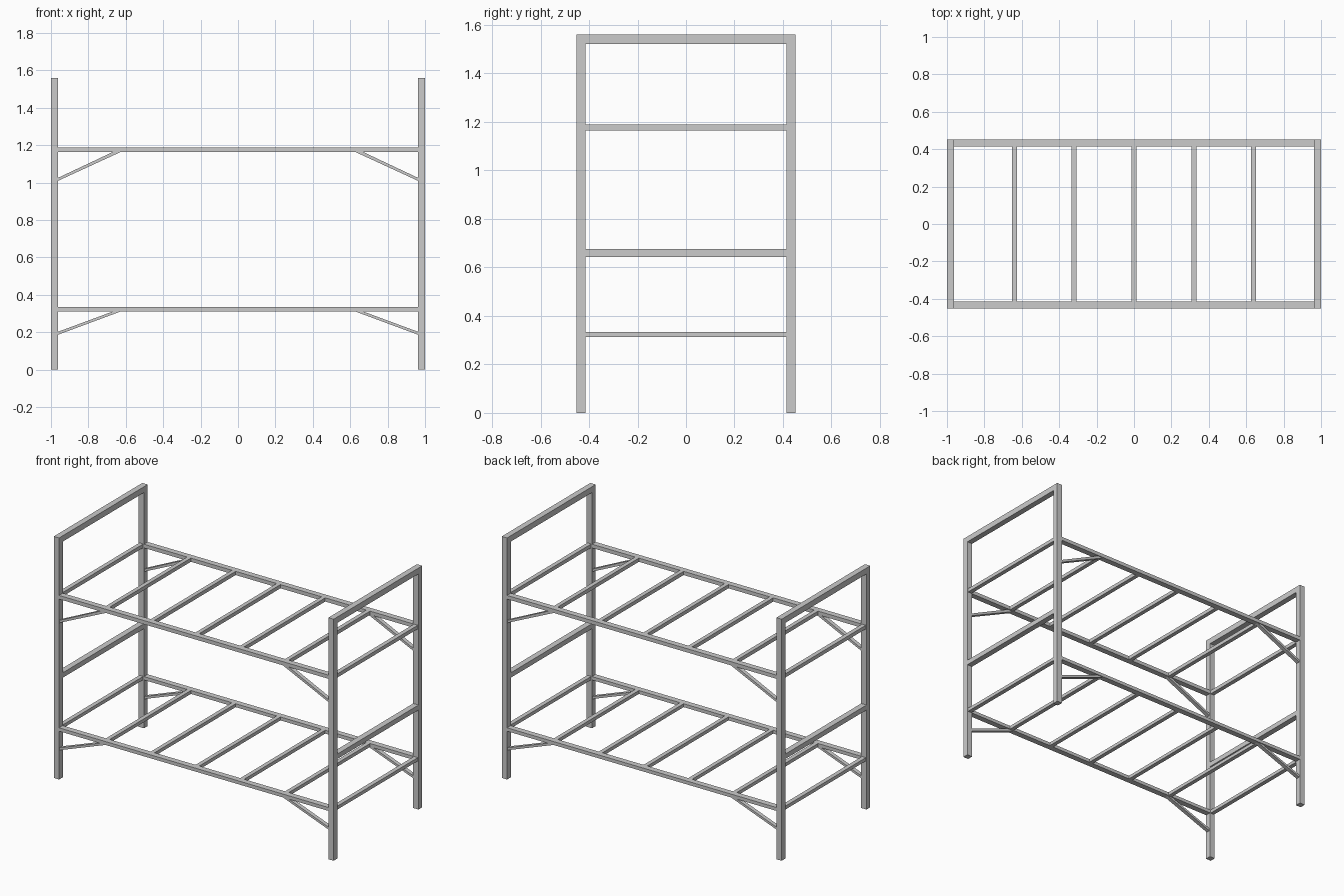
import bpy
from mathutils import Vector

if "Cube" in bpy.data.objects:
    bpy.data.objects.remove(bpy.data.objects["Cube"])

X, Y, P, H = 1.0, 0.452, 0.038, 1.56   # half length, half width, post size, height
XC, YC = X - P / 2, Y - P / 2          # post centre lines


def prism(name, outline, y0, y1):
    """Extrude an x/z outline from y0 to y1."""
    n = len(outline)
    verts = [(x, y, z) for y in (y0, y1) for x, z in outline]
    faces = [tuple(range(n)), tuple(range(2 * n - 1, n - 1, -1))]
    faces += [(i, n + i, n + (i + 1) % n, (i + 1) % n) for i in range(n)]
    me = bpy.data.meshes.new(name)
    me.from_pydata(verts, [], faces)
    import bmesh
    bm = bmesh.new()
    bm.from_mesh(me)
    bmesh.ops.recalc_face_normals(bm, faces=bm.faces)
    bm.to_mesh(me)
    bm.free()
    ob = bpy.data.objects.new(name, me)
    bpy.context.collection.objects.link(ob)
    return ob


def box(name, x0, x1, y0, y1, z0, z1):
    return prism(name, [(x0, z0), (x1, z0), (x1, z1), (x0, z1)], y0, y1)


yi = Y - P      # inner faces of the posts
xi = X - P

# End frames: posts, top bar and middle bar
for sx, end in ((-1, "left"), (1, "right")):
    for sy, side in ((-1, "front"), (1, "back")):
        box(f"{side}_{end}_post", sx * XC - P / 2, sx * XC + P / 2,
            sy * YC - P / 2, sy * YC + P / 2, 0, H)
    box(f"{end}_top_bar", sx * XC - P / 2, sx * XC + P / 2, -yi, yi, H - P, H)
    box(f"{end}_middle_bar", sx * XC - P / 2, sx * XC + P / 2, -yi, yi, 0.643, 0.675)

# Two bunk frames: (tier, bottom, top, brace foot height)
for tier, z0, z1, zf in (("upper", 1.165, 1.189, 1.01), ("lower", 0.312, 0.334, 0.187)):
    for sy, side in ((-1, "front"), (1, "back")):
        box(f"{tier}_{side}_rail", -xi, xi, sy * YC - P / 2, sy * YC + P / 2, z0, z1)
        # Diagonal braces from post to rail
        for sx, end in ((-1, "left"), (1, "right")):
            prism(f"{tier}_{side}_{end}_brace",
                  [(sx * xi, zf), (sx * xi, zf + 0.016),
                   (sx * 0.667, z0), (sx * 0.625, z0)],
                  sy * YC - 0.013, sy * YC + 0.013)
    # End rails
    for sx, end in ((-1, "left"), (1, "right")):
        box(f"{tier}_{end}_end_rail", sx * XC - 0.014, sx * XC + 0.014, -yi, yi, z0, z1)
    # Cross slats
    for i in range(5):
        x = (i - 2) * 0.32
        box(f"{tier}_slat_{i + 1}", x - 0.0135, x + 0.0135, -yi, yi, z0, z1)
